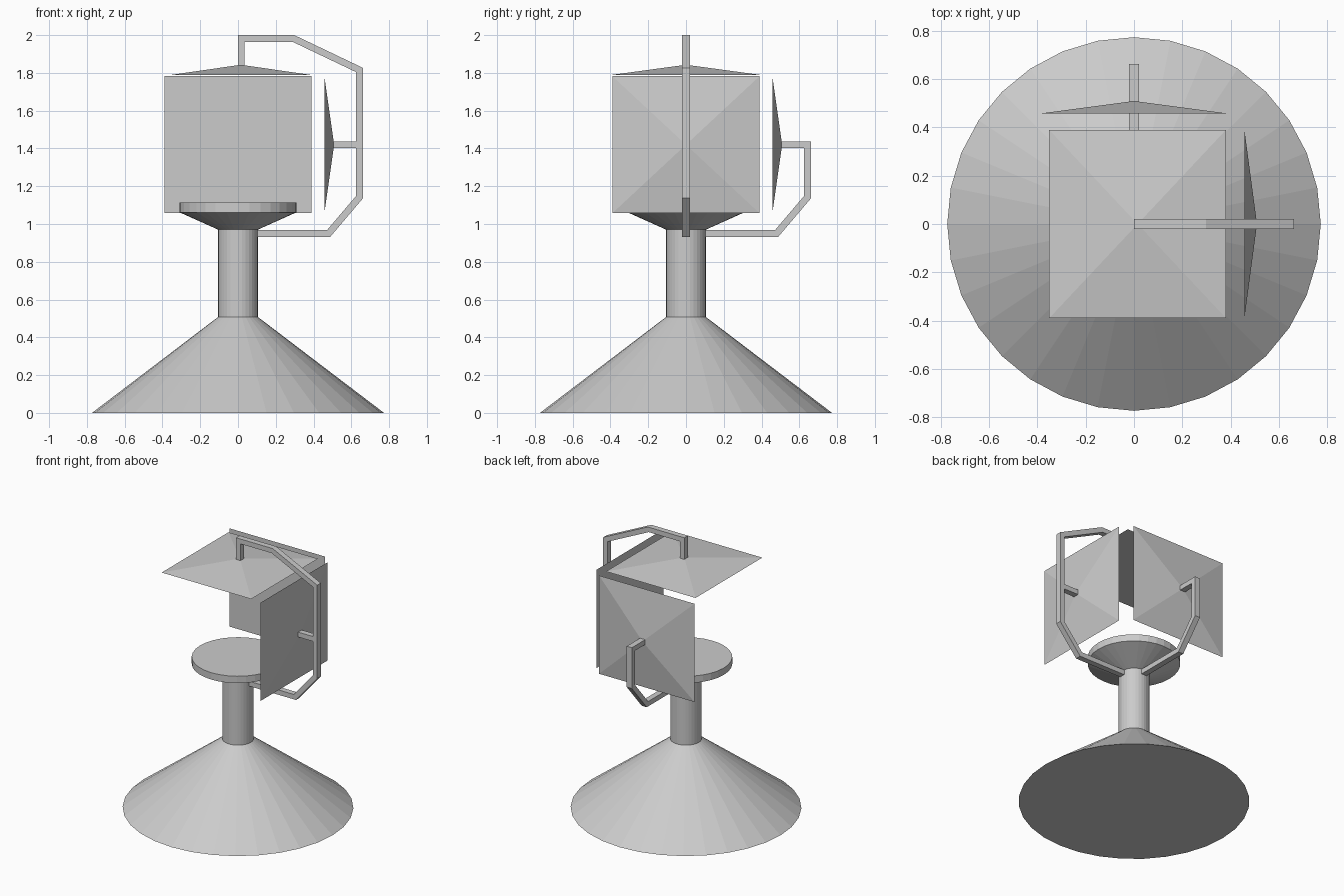
import bpy, bmesh, math
from mathutils import Vector, Matrix

if "Cube" in bpy.data.objects:
    bpy.data.objects.remove(bpy.data.objects["Cube"])

SIDES = 32


def add_object(name, bm, matrix=None):
    if matrix:
        bmesh.ops.transform(bm, matrix=matrix, verts=bm.verts)
    bmesh.ops.recalc_face_normals(bm, faces=bm.faces)
    mesh = bpy.data.meshes.new(name)
    bm.to_mesh(mesh)
    bm.free()
    obj = bpy.data.objects.new(name, mesh)
    bpy.context.collection.objects.link(obj)
    return obj


def loft(bm, rings):
    """Join equal-length rings of verts with quads and cap both ends."""
    for a, b in zip(rings, rings[1:]):
        n = len(a)
        for i in range(n):
            j = (i + 1) % n
            bm.faces.new((a[i], a[j], b[j], b[i]))
    bm.faces.new(rings[0])
    bm.faces.new(rings[-1])


def lathe(name, profile):
    """Closed turned solid from (radius, z) pairs."""
    bm = bmesh.new()
    rings = []
    for r, z in profile:
        angles = [2 * math.pi * i / SIDES for i in range(SIDES)]
        rings.append([bm.verts.new((r * math.cos(a), r * math.sin(a), z)) for a in angles])
    loft(bm, rings)
    return add_object(name, bm)


def bar(name, path, matrix=None, depth=0.036, width=0.042):
    """Mitred rectangular bar along a path in the xz plane."""
    pts = [Vector(p) for p in path]
    dirs = [(b - a).normalized() for a, b in zip(pts, pts[1:])]
    bm = bmesh.new()
    rings = []
    for i, p in enumerate(pts):
        d0, d1 = dirs[max(i - 1, 0)], dirs[min(i, len(dirs) - 1)]
        n0, n1 = Vector((-d0.y, d0.x)), Vector((-d1.y, d1.x))
        m = (n0 + n1).normalized()
        m *= depth / 2 / m.dot(n0)
        w = width / 2
        rings.append([bm.verts.new((q.x, y, q.y)) for q, y in
                      ((p + m, -w), (p + m, w), (p - m, w), (p - m, -w))])
    loft(bm, rings)
    return add_object(name, bm, matrix)


def panel(name, half_u, half_v, height, matrix):
    """Shallow four-sided pyramid with a flat inner face."""
    bm = bmesh.new()
    base = [bm.verts.new((u * half_u, v * half_v, 0))
            for u, v in ((-1, -1), (1, -1), (1, 1), (-1, 1))]
    tip = bm.verts.new((0, 0, height))
    bm.faces.new(base)
    for i in range(4):
        bm.faces.new((base[i], base[(i + 1) % 4], tip))
    return add_object(name, bm, matrix)


# Pedestal: conical foot, column, flared round table
lathe("conical_base", [(0.773, 0), (0.105, 0.508)])
lathe("column", [(0.105, 0.508), (0.105, 0.97)])
lathe("round_table", [(0.105, 0.97), (0.31, 1.062), (0.31, 1.113)])

# Three panels around the table
quarter = Matrix.Rotation(math.pi / 2, 4, 'Z')
side = Matrix.Translation((0.457, 0, 1.42)) @ Matrix.Rotation(math.pi / 2, 4, 'Y')
panel("right_panel", 0.363, 0.39, 0.052, side)
panel("back_panel", 0.363, 0.39, 0.052, quarter @ side)
panel("top_panel", 0.366, 0.39, 0.053, Matrix.Translation((0.015, 0, 1.79)))

# Support arms
lower = [(0.09, 0.95), (0.48, 0.95), (0.644, 1.143)]
bar("right_arm", lower + [(0.644, 1.815), (0.294, 1.982), (0.017, 1.982), (0.017, 1.83)])
bar("right_arm_branch", [(0.63, 1.42), (0.495, 1.42)])
bar("back_arm", lower + [(0.644, 1.42), (0.495, 1.42)], quarter)
